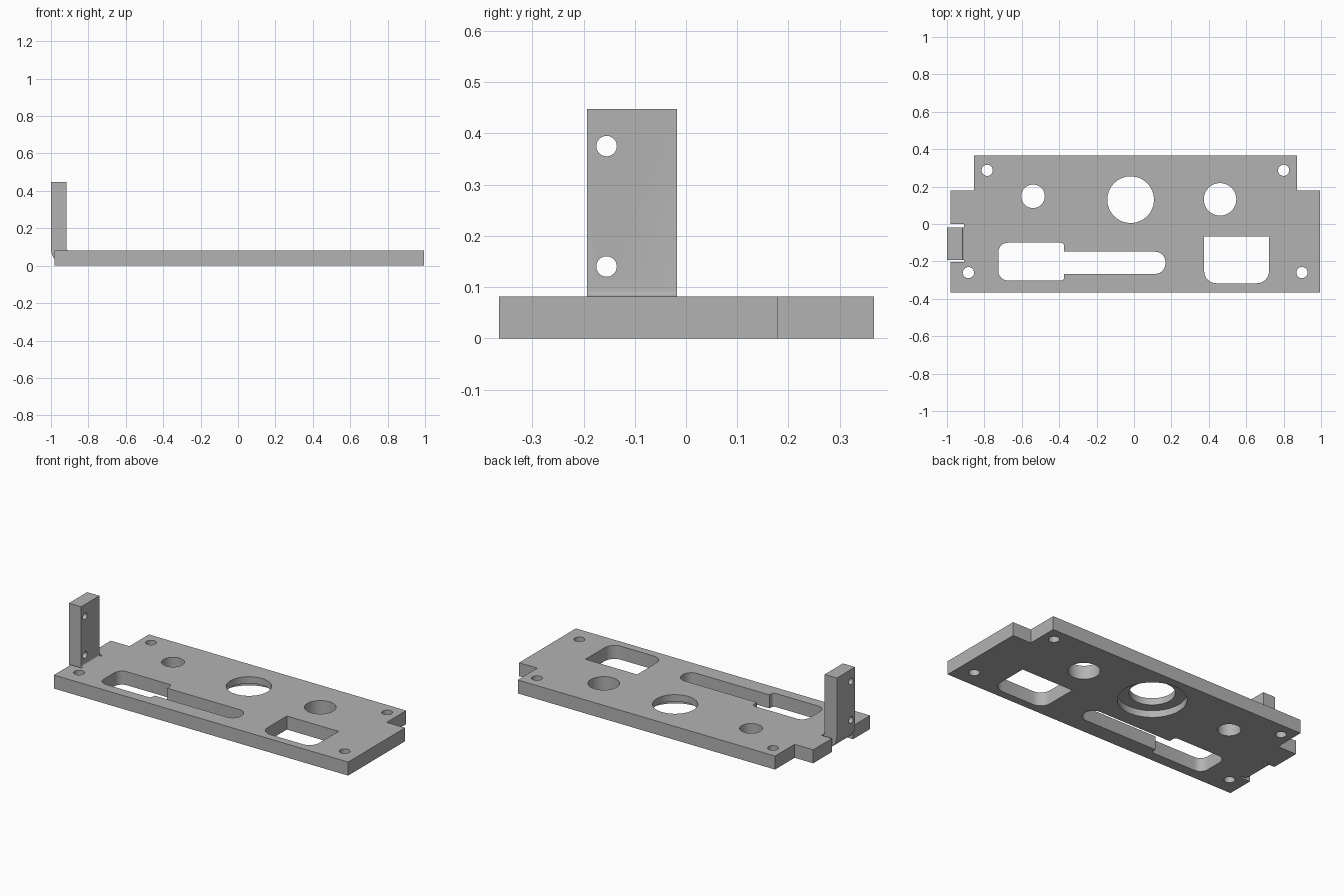
import bpy, bmesh, math
from mathutils import Vector, Matrix

cube = bpy.data.objects.get("Cube")
if cube:
    bpy.data.objects.remove(cube, do_unlink=True)

steel = bpy.data.materials.new("satin grey metal")
steel.use_nodes = True
GREY = (0.45, 0.45, 0.45, 1)
steel.diffuse_color = GREY
steel.node_tree.nodes["Principled BSDF"].inputs["Base Color"].default_value = GREY

THICK = 0.082


def prism(name, points, low, high, matrix=Matrix()):
    """Extrude a flat outline along z, then place it with a matrix."""
    bm = bmesh.new()
    face = bm.faces.new([bm.verts.new((x, y, low)) for x, y in points])
    new = bmesh.ops.extrude_face_region(bm, geom=[face])["geom"]
    top = [v for v in new if isinstance(v, bmesh.types.BMVert)]
    bmesh.ops.translate(bm, verts=top, vec=(0, 0, high - low))
    bmesh.ops.recalc_face_normals(bm, faces=bm.faces)
    bm.transform(matrix)
    mesh = bpy.data.meshes.new(name)
    bm.to_mesh(mesh)
    bm.free()
    mesh.materials.append(steel)
    obj = bpy.data.objects.new(name, mesh)
    bpy.context.collection.objects.link(obj)
    return obj


def arc(cx, cy, r, start, end, steps):
    angles = [math.radians(start + (end - start) * i / steps) for i in range(steps + 1)]
    return [(cx + r * math.cos(a), cy + r * math.sin(a)) for a in angles]


def circle(cx, cy, r, sides=32):
    return arc(cx, cy, r, 0, 360, sides)[:-1]


def rounded(corners, steps=6):
    """Round each right-angled corner (x, y, radius) of an outline."""
    out = []
    for i, (x, y, r) in enumerate(corners):
        p = Vector((x, y))
        if r == 0:
            out.append((x, y))
            continue
        a = (Vector(corners[i - 1][:2]) - p).normalized() * r
        b = (Vector(corners[(i + 1) % len(corners)][:2]) - p).normalized() * r
        for k in range(steps + 1):
            t = math.pi / 2 * k / steps
            out.append(tuple(p + a * (1 - math.sin(t)) + b * (1 - math.cos(t))))
    return out


def finish(obj, cutters):
    """Cut the openings, drop the cutters and shade the walls smoothly."""
    bpy.context.view_layer.objects.active = obj
    for cutter in cutters:
        mod = obj.modifiers.new("cut", "BOOLEAN")
        mod.operation, mod.solver, mod.object = "DIFFERENCE", "EXACT", cutter
        bpy.ops.object.modifier_apply(modifier=mod.name)
        bpy.data.objects.remove(cutter, do_unlink=True)
    bpy.ops.object.select_all(action="DESELECT")
    obj.select_set(True)
    bpy.ops.object.shade_smooth_by_angle(angle=math.radians(30))


# Base plate with stepped back corners and a notch for the bracket
plate = prism("base_plate", [
    (-0.98, -0.365), (0.995, -0.365), (0.995, 0.18), (0.872, 0.18),
    (0.872, 0.367), (-0.855, 0.367), (-0.855, 0.18), (-0.98, 0.18),
    (-0.98, 0.0), (-0.91, 0.0), (-0.91, -0.203), (-0.98, -0.203)], 0, THICK)

# Round holes: four screw holes and three larger openings
holes = [(-0.785, 0.287, 0.03), (0.8, 0.287, 0.03), (-0.885, -0.26, 0.03),
         (0.898, -0.26, 0.03), (-0.54, 0.148, 0.063), (-0.018, 0.13, 0.125),
         (0.46, 0.132, 0.087)]
openings = [circle(*h) for h in holes]

# Rounded window and the key-shaped slot
openings.append(rounded([(0.375, -0.067, 0), (0.375, -0.317, 0.065),
                         (0.722, -0.317, 0.065), (0.722, -0.067, 0)]))
openings.append(rounded([
    (-0.725, -0.1, 0.05), (-0.725, -0.302, 0.05), (-0.373, -0.302, 0.018),
    (-0.373, -0.267, 0), (0.168, -0.267, 0.055), (0.168, -0.148, 0.055),
    (-0.373, -0.148, 0), (-0.373, -0.1, 0.018)]))
cutters = [prism("cutter", o, -0.1, 0.2) for o in openings]

# Counterbore under the central hole
cutters.append(prism("cutter", circle(-0.018, 0.13, 0.187, 48), -0.1, THICK / 2))
finish(plate, cutters)

# Upright bracket: side profile bent up from the plate edge
BEND = 0.092
profile = (arc(-0.908, BEND, BEND, 270, 180, 8) + [(-1, 0.447), (-0.918, 0.447)]
           + arc(-0.908, BEND, BEND - THICK, 180, 270, 4))
upright = Matrix.Rotation(math.pi / 2, 4, "X")
bracket = prism("upright_bracket", profile, 0.018, 0.193, upright)

# Two screw holes through the bracket
sideways = Matrix.Rotation(math.pi / 2, 4, "Z") @ upright
finish(bracket, [prism("cutter", circle(-0.155, z, 0.02, 24), -1.1, -0.8, sideways)
                 for z in (0.14, 0.375)])
